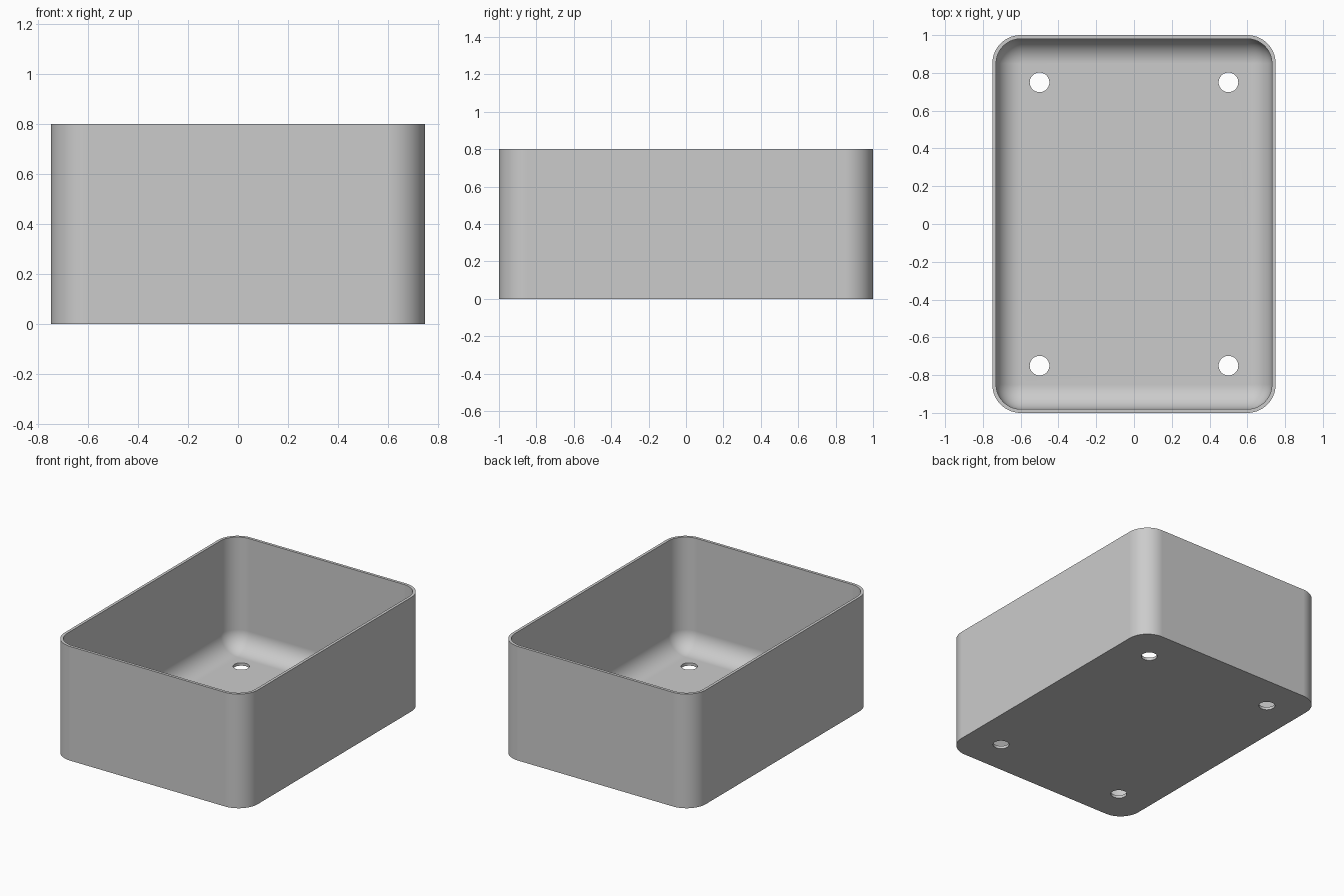
import bpy
import bmesh
from math import sin, cos, pi, radians

cube = bpy.data.objects.get("Cube")
if cube:
    bpy.data.objects.remove(cube, do_unlink=True)

HALF_X, HALF_Y, HEIGHT = 0.75, 1.0, 0.8
CORNER, WALL, FLOOR = 0.15, 0.02, 0.02
HOLE_X, HOLE_Y, HOLE_R = 0.5, 0.75, 0.052
STEPS = 14                      # segments per rounded quarter
FILLET = CORNER - WALL          # inside floor fillet

bm = bmesh.new()


def rounded_ring(inset, z):
    """Rounded rectangle of vertices, moved inward from the outer wall."""
    r = max(CORNER - inset, 0.0)
    cx, cy = HALF_X - CORNER, HALF_Y - CORNER
    ring = []
    for q, (sx, sy) in enumerate([(1, 1), (-1, 1), (-1, -1), (1, -1)]):
        for i in range(STEPS + 1):
            a = (q + i / STEPS) * pi / 2
            ring.append(bm.verts.new((sx * cx + r * cos(a), sy * cy + r * sin(a), z)))
    return ring


def circle_ring(x, y, z, sides=40):
    return [bm.verts.new((x + HOLE_R * cos(2 * pi * i / sides),
                          y + HOLE_R * sin(2 * pi * i / sides), z)) for i in range(sides)]


def bridge(a, b):
    for i in range(len(a)):
        j = (i + 1) % len(a)
        bm.faces.new((a[i], a[j], b[j], b[i]))


# Outer wall, rim, inner wall and the rounded transition to the floor
rings = [rounded_ring(0, 0), rounded_ring(0, HEIGHT), rounded_ring(WALL, HEIGHT)]
for i in range(STEPS + 1):
    a = i / STEPS * pi / 2
    rings.append(rounded_ring(WALL + FILLET * (1 - cos(a)), FLOOR + FILLET * (1 - sin(a))))
for lower, upper in zip(rings, rings[1:]):
    bridge(lower, upper)

# Drain holes through the floor
for sx in (-1, 1):
    for sy in (-1, 1):
        bridge(circle_ring(sx * HOLE_X, sy * HOLE_Y, FLOOR),
               circle_ring(sx * HOLE_X, sy * HOLE_Y, 0))
bmesh.ops.remove_doubles(bm, verts=bm.verts[:], dist=0.00001)

# Floor and underside, filled around the holes
for z, normal in ((FLOOR, (0, 0, 1)), (0, (0, 0, -1))):
    edges = [e for e in bm.edges if e.is_boundary
             and all(abs(v.co.z - z) < 0.0001 for v in e.verts)]
    bmesh.ops.triangle_fill(bm, edges=edges, use_beauty=True, normal=normal)
bmesh.ops.recalc_face_normals(bm, faces=bm.faces[:])

mesh = bpy.data.meshes.new("open_box")
bm.to_mesh(mesh)
bm.free()
box = bpy.data.objects.new("open_box", mesh)
bpy.context.collection.objects.link(box)

# Plain grey material
grey = bpy.data.materials.new("plain_grey")
grey.use_nodes = True
color = (0.6, 0.6, 0.6, 1)
grey.diffuse_color = color
grey.node_tree.nodes["Principled BSDF"].inputs["Base Color"].default_value = color
mesh.materials.append(grey)

# Smooth rounded corners, sharp rim and hole edges
bpy.ops.object.select_all(action="DESELECT")
box.select_set(True)
bpy.context.view_layer.objects.active = box
bpy.ops.object.shade_smooth_by_angle(angle=radians(30))
weighted = box.modifiers.new("flat_walls", "WEIGHTED_NORMAL")
weighted.keep_sharp = True
